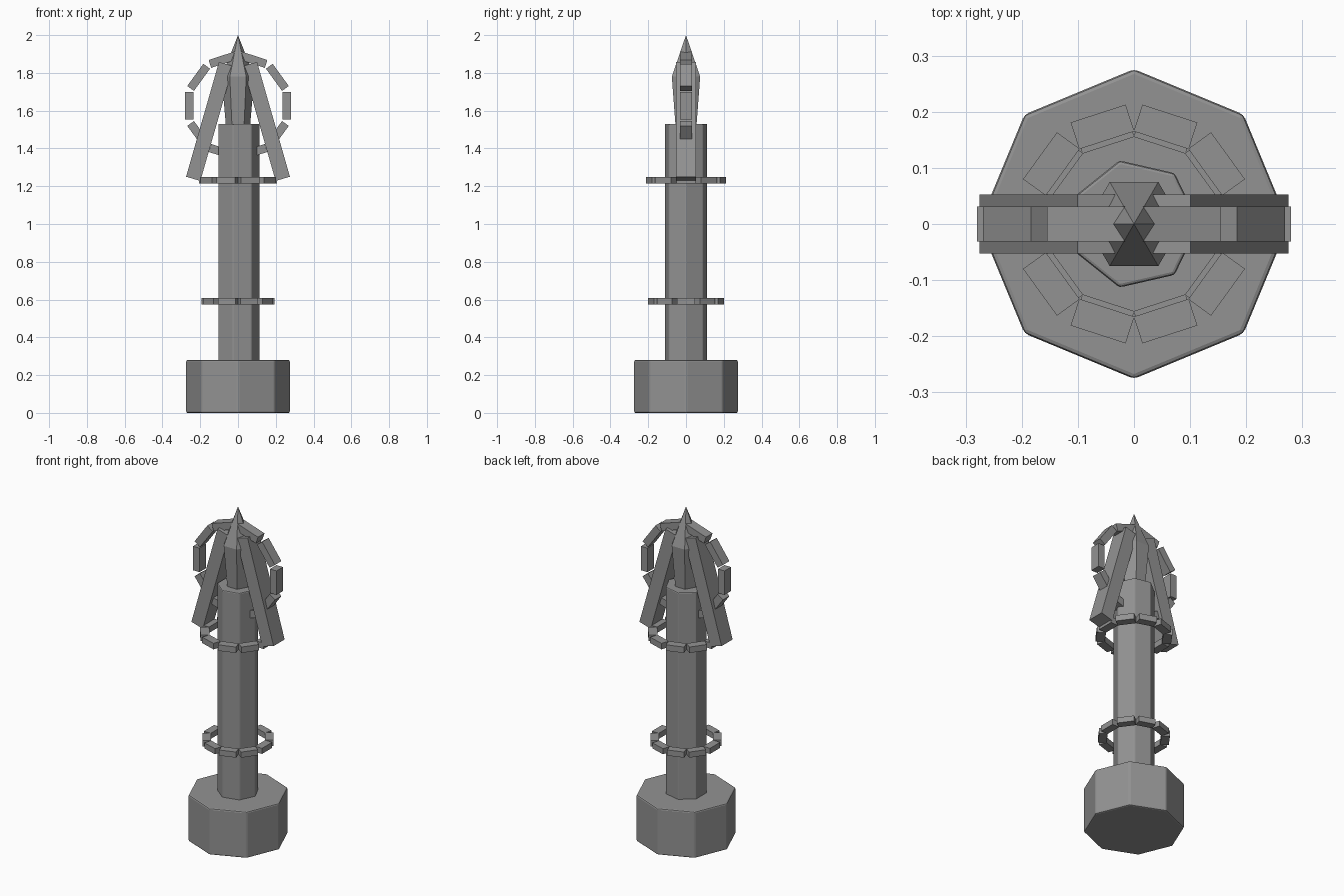
import bpy, bmesh, math
from mathutils import Matrix, Vector

if "Cube" in bpy.data.objects:
    bpy.data.objects.remove(bpy.data.objects["Cube"])

grey = bpy.data.materials.new("stone_grey")
grey.diffuse_color = (0.29, 0.29, 0.29, 1)
grey.use_nodes = True
grey.node_tree.nodes["Principled BSDF"].inputs["Base Color"].default_value = grey.diffuse_color


def finish(name, bm, bevel=0):
    bmesh.ops.recalc_face_normals(bm, faces=bm.faces)
    mesh = bpy.data.meshes.new(name)
    bm.to_mesh(mesh)
    bm.free()
    obj = bpy.data.objects.new(name, mesh)
    bpy.context.collection.objects.link(obj)
    mesh.materials.append(grey)
    if bevel:
        mod = obj.modifiers.new("edge_bevel", "BEVEL")
        mod.width = bevel
        mod.segments = 2
    return obj


def prism(name, sides, levels, bevel=0):
    """Stack of polygon rings given as (z, radius); radius 0 makes a point."""
    bm = bmesh.new()
    rings = []
    for z, r in levels:
        if r == 0:
            rings.append([bm.verts.new((0, 0, z))] * sides)
        else:
            rings.append([bm.verts.new((r * math.cos(math.tau * i / sides),
                                        r * math.sin(math.tau * i / sides), z))
                          for i in range(sides)])
    for a, b in zip(rings, rings[1:]):
        for i in range(sides):
            j = (i + 1) % sides
            corners = [a[i], a[j], b[j], b[i]]
            bm.faces.new(list(dict.fromkeys(corners)))
    for ring in (rings[0], rings[-1]):
        if ring[0] != ring[1]:
            bm.faces.new(ring)
    return finish(name, bm, bevel)


def add_box(bm, size, matrix):
    bmesh.ops.create_cube(bm, size=1, matrix=matrix @ Matrix.Diagonal((*size, 1)))


def block_ring(name, z, radius, size, upright=False):
    """Ten separate blocks around a circle; size is radial, tangential, axial."""
    bm = bmesh.new()
    base = Matrix.Translation((0, 0, z))
    if upright:
        base = base @ Matrix.Rotation(math.pi / 2, 4, 'X')
    for i in range(10):
        turn = Matrix.Rotation(math.tau * i / 10, 4, 'Z')
        add_box(bm, size, base @ turn @ Matrix.Translation((radius, 0, 0)))
    return finish(name, bm)


# Base, shaft and pointed tip
prism("base", 8, [(0.0, 0.276), (0.28, 0.276)], 0.008)
prism("shaft", 7, [(0.27, 0.116), (1.53, 0.116)], 0.006)
prism("spear_tip", 6, [(1.52, 0.064), (1.78, 0.0866), (2.0, 0)])

# Segmented rings
block_ring("lower_ring", 0.592, 0.171, (0.047, 0.097, 0.034))
block_ring("upper_ring", 1.232, 0.182, (0.050, 0.103, 0.036))
block_ring("upright_ring", 1.625, 0.2575, (0.044, 0.145, 0.062), upright=True)

# Slanted side arms
for side, label in ((-1, "left_arm"), (1, "right_arm")):
    bm = bmesh.new()
    place = (Matrix.Translation(Vector((side * 0.15, 0, 1.543)))
             @ Matrix.Rotation(-side * math.radians(16), 4, 'Y'))
    add_box(bm, (0.079, 0.105, 0.632), place)
    finish(label, bm)
